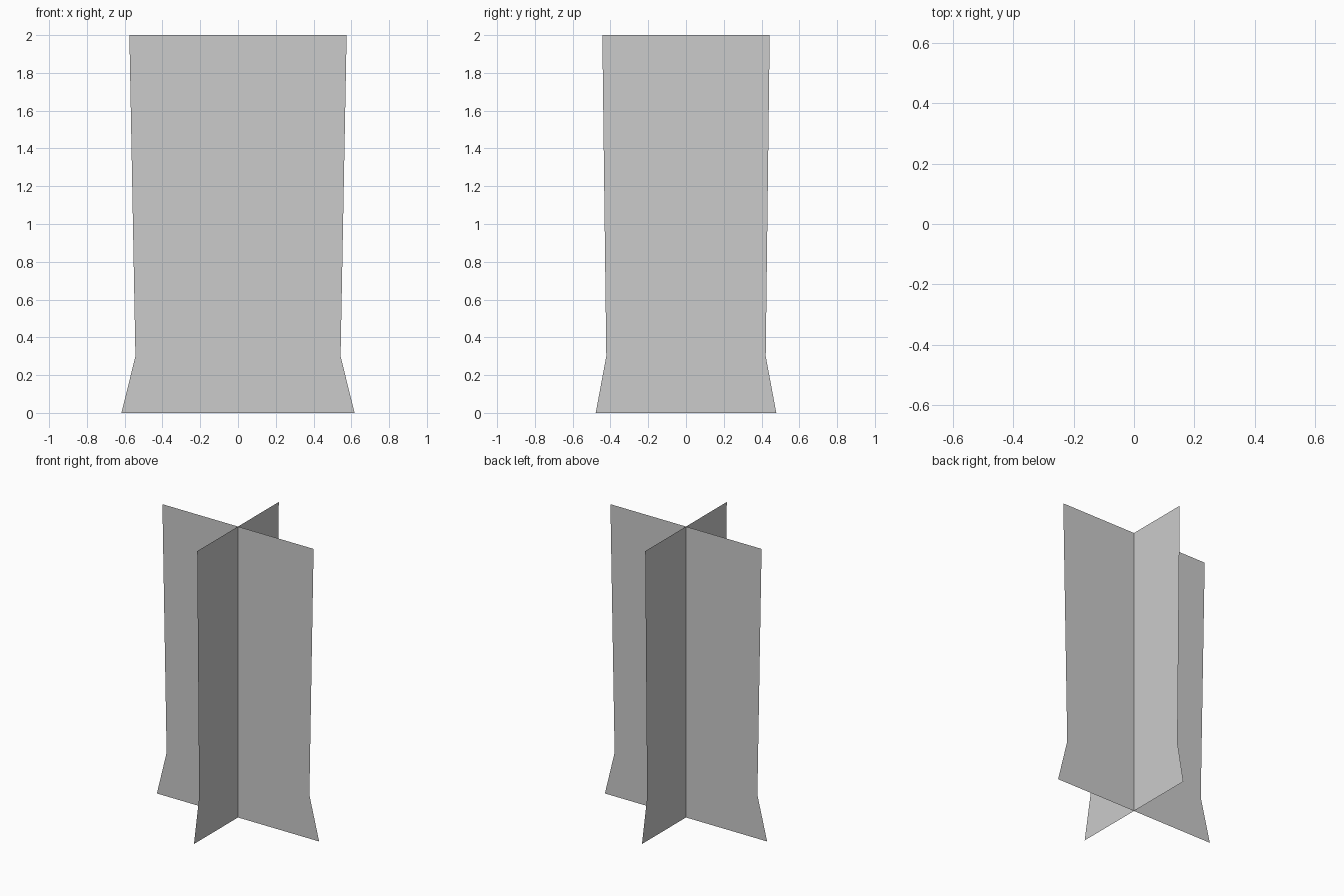
import bpy, bmesh
from math import pi
from mathutils import Matrix

if "Cube" in bpy.data.objects:
    bpy.data.objects.remove(bpy.data.objects["Cube"])


def flared_card(name, levels, angle):
    """Upright flat card, mirrored about the centre axis; levels = (half width, z)."""
    bm = bmesh.new()
    rows = [[bm.verts.new((s * w, 0, z)) for s in (-1, 0, 1)] for w, z in levels]
    for low, high in zip(rows, rows[1:]):
        for i in range(2):
            bm.faces.new((low[i], low[i + 1], high[i + 1], high[i]))
    bm.transform(Matrix.Rotation(angle, 4, 'Z'))
    mesh = bpy.data.meshes.new(name)
    bm.to_mesh(mesh)
    bm.free()
    obj = bpy.data.objects.new(name, mesh)
    bpy.context.collection.objects.link(obj)
    return obj


# Wide card across x, narrower card across y, crossing at the centre
flared_card("wide_card", [(0.617, 0), (0.543, 0.3), (0.575, 2)], 0)
flared_card("narrow_card", [(0.478, 0), (0.422, 0.3), (0.443, 2)], pi / 2)
